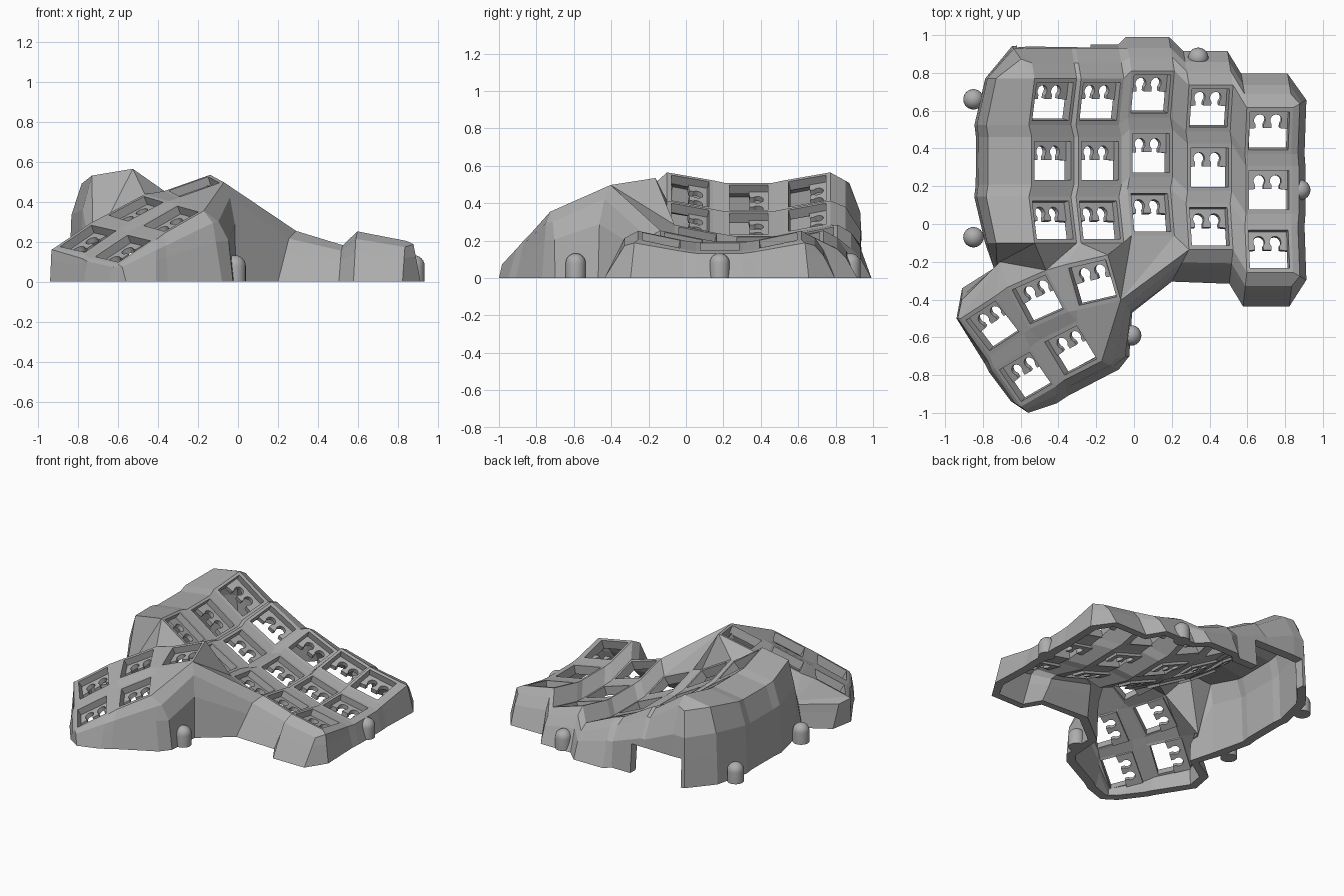
import bpy, bmesh, math
from mathutils import Vector, Euler

cube = bpy.data.objects.get("Cube")
if cube:
    bpy.data.objects.remove(cube)

grey = bpy.data.materials.new("matte_grey")
grey.use_nodes = True
grey.diffuse_color = (0.42, 0.42, 0.42, 1)
grey.node_tree.nodes["Principled BSDF"].inputs["Base Color"].default_value = grey.diffuse_color

BORDER = 0.018
BL, BR, TR, TL = range(4)          # corners of a key, front-left first
SIGNS = [(-1, -1), (1, -1), (1, 1), (-1, 1)]
bm = bmesh.new()


def face(*verts):
    unique = list(dict.fromkeys(verts))
    if len(unique) > 2:
        bm.faces.new(unique)


class Key:
    """Square frame around one opening, tilted in space."""

    def __init__(self, centre, yaw, roll, pitch, half=0.102):
        self.centre, self.half = Vector(centre), half
        self.rot = Euler([math.radians(a) for a in (pitch, roll, yaw)]).to_matrix()
        self.c = [bm.verts.new(self.place(sx * (half + BORDER), sy * 0.126)) for sx, sy in SIGNS]
        hole = [bm.verts.new(self.place(sx * half, sy * 0.103)) for sx, sy in SIGNS]
        for i in range(4):
            j = (i + 1) % 4
            face(self.c[i], self.c[j], hole[j], hole[i])

    def place(self, x, y, z=0):
        return self.centre + self.rot @ Vector((x, y, z))


# Finger columns: x, y and z of the middle key, roll, half width of opening
columns = [(-0.43, 0.335, 0.43, 35, 0.118), (-0.18, 0.335, 0.29, 30, 0.113),
           (0.09, 0.375, 0.175, 24, 0.106), (0.4, 0.3, 0.158, 17, 0.104),
           (0.715, 0.18, 0.167, 11, 0.107)]
grid = [[Key((x, y + s * 0.313, z + abs(s) * 0.035), 0, roll, s * 12, half) for s in (1, 0, -1)]
        for x, y, z, roll, half in columns]

# Thumb keys
a = Key((-0.75, -0.54, 0.215), 33, -30, 9, 0.107)
b = Key((-0.51, -0.40, 0.365), 24, -26, 9, 0.107)
c = Key((-0.22, -0.31, 0.475), 13, -19, 9, 0.107)
d = Key((-0.575, -0.81, 0.165), 30, -30, 9, 0.107)
e = Key((-0.335, -0.67, 0.315), 27, -27, 9, 0.107)


# Webs between neighbouring frames
def web_side(left, right):
    face(left.c[TR], left.c[BR], right.c[BL], right.c[TL])


def web_down(back, front):
    face(back.c[BL], back.c[BR], front.c[TR], front.c[TL])


def web_middle(bl, br, fl, fr):
    face(bl.c[BR], br.c[BL], fr.c[TL], fl.c[TR])


for i, col in enumerate(grid):
    for r in range(3):
        if r:
            web_down(col[r - 1], col[r])
        if i:
            web_side(grid[i - 1][r], col[r])
        if i and r:
            web_middle(grid[i - 1][r - 1], col[r - 1], grid[i - 1][r], col[r])
for left, right in ((a, b), (b, c), (d, e)):
    web_side(left, right)
web_down(a, d)
web_down(b, e)
web_middle(a, b, d, e)
face(b.c[BR], c.c[BL], e.c[TR])
face(c.c[BL], c.c[BR], e.c[BR], e.c[TR])

# Saddle joining the thumb cluster to the front of the finger columns
valley = bm.verts.new((-0.71, -0.2, 0.2))
thumb = [valley, a.c[TL], a.c[TR], b.c[TL], b.c[TR], c.c[TL], c.c[TR], c.c[BR]]
fingers = [valley] + [col[2].c[k] for col in grid[:3] for k in (BL, BR)] + [grid[3][2].c[BL]]
while len(thumb) > 1 or len(fingers) > 1:
    on_thumb = len(fingers) == 1 or (len(thumb) > 1 and (thumb[1].co - fingers[0].co).length
                                     < (thumb[0].co - fingers[1].co).length)
    side = thumb if on_thumb else fingers
    face(thumb[0], side[1], fingers[0])
    side.pop(0)

# Outer walls: top vertex, ground point, shoulder position and height, belly position
wall = []


def drop_to(v, x, y, t=0.5, h=0.85, belly=0.32):
    wall.append((v, Vector((x, y, 0)), t, h, belly))


def drop(v, dx, dy, *shape):
    drop_to(v, v.co.x + dx, v.co.y + dy, *shape)


first, last = grid[0], grid[4]
drop_to(grid[3][2].c[BL], 0.2, -0.305, 0.4)
for v in (grid[3][2].c[BR], last[2].c[BL], last[2].c[BR]):
    drop(v, -0.02, -0.18, 0.4)
for r in (2, 1, 0):
    for k in (BR, TR):
        corner = (r == 0 and k == TR) - (r == 2 and k == BR)
        drop(last[r].c[k], 0.07, 0.04 * corner, 0.5, 0.92)
for i in (4, 3, 2, 1, 0):
    steep = (0.45, 0.92, 0.8) if i < 2 else (0.4, 0.85, 0.45)
    for k in (TR, TL):
        drop(grid[i][0].c[k], -0.03, 0.18, *steep)
drop(first[0].c[TL], -0.12, 0.17, 0.6, 0.9, 0.8)
for r in range(3):
    for k in (TL, BL):
        bulge = 0.05 * (1 - abs(first[r].c[k].co.y - 0.33) / 0.45)
        drop(first[r].c[k], -0.26 - bulge, 0, 0.78, 0.94, 0.8)
drop_to(valley, -0.74, -0.24)
drop_to(a.c[TL], -0.91, -0.34, 0.6, 0.9)
drop_to(a.c[TL], -0.94, -0.5, 0.7, 0.95)
drop_to(a.c[BL], -0.79, -0.74)
drop_to(d.c[TL], -0.77, -0.78)
drop_to(d.c[BL], -0.65, -0.94)
drop_to(d.c[BL], -0.56, -1.0)
drop_to(d.c[BR], -0.41, -0.95, 0.5, 0.75)
drop_to(e.c[BL], -0.35, -0.91, 0.5, 0.75)
drop_to(e.c[BR], -0.08, -0.77, 0.5, 0.83)
drop_to(e.c[BR], -0.025, -0.7, 0.5, 0.85, 0.7)
drop_to(c.c[BR], -0.01, -0.47, 0.5, 0.85, 0.8)

rings = []
for v, ground, t, h, belly in wall:
    shoulder = v.co.lerp(ground, t)
    shoulder.z = v.co.z * h
    middle = shoulder.lerp(ground, belly)
    middle.z = shoulder.z * 0.68
    rings.append([v] + [bm.verts.new(p) for p in (shoulder, middle, ground)])
for i, low in enumerate(rings):
    nxt = rings[(i + 1) % len(rings)]
    for k in range(3):
        face(low[k], nxt[k], nxt[k + 1], low[k + 1])

bmesh.ops.recalc_face_normals(bm, faces=bm.faces)
if first[1].c[BL].link_faces[0].normal.z < 0:
    bmesh.ops.reverse_faces(bm, faces=bm.faces)

# Cable notch in the back wall
LEFT, RIGHT, HIGH = -0.62, -0.23, 0.2
for point, normal in (((LEFT, 0, 0), (1, 0, 0)), ((RIGHT, 0, 0), (1, 0, 0)), ((0, 0, HIGH), (0, 0, 1))):
    faces = [f for f in bm.faces if min(v.co.z for v in f.verts) < 0.01
             and f.calc_center_median().y > 0.8 and f.calc_center_median().x < 0]
    geom = set(faces) | {x for f in faces for x in (*f.edges, *f.verts)}
    bmesh.ops.bisect_plane(bm, geom=list(geom), plane_co=point, plane_no=normal, dist=0.0001)
middles = [(f, f.calc_center_median()) for f in bm.faces]
gone = [f for f, m in middles if LEFT < m.x < RIGHT and m.y > 0.8 and m.z < HIGH]
bmesh.ops.delete(bm, geom=gone, context='FACES')


def make_object(name, mesh_data):
    mesh = bpy.data.meshes.new(name)
    mesh_data.to_mesh(mesh)
    mesh_data.free()
    mesh.materials.append(grey)
    obj = bpy.data.objects.new(name, mesh)
    bpy.context.collection.objects.link(obj)
    return obj


# Switch holders: notched half plates under the back of every opening
holders = bmesh.new()
for key in [k for col in grid for k in col] + [a, b, c, d, e]:
    w = key.half + 0.01
    outline = [(-w, 0.11), (-w, 0)]
    for cx in (-0.044, 0.044):
        for n in range(11):
            t = math.pi * (1.25 - 0.15 * n)
            outline.append((cx + 0.031 * math.cos(t), 0.048 + 0.031 * math.sin(t)))
            if n in (0, 10):
                outline.insert(len(outline) - (n == 0), (outline[-1][0], 0.005))
    outline += [(w, 0), (w, 0.11)]
    plate = holders.faces.new([holders.verts.new(key.place(x, y, -0.045)) for x, y in outline])
    out = bmesh.ops.extrude_face_region(holders, geom=[plate], use_keep_orig=True)
    moved = [v for v in out["geom"] if isinstance(v, bmesh.types.BMVert)]
    bmesh.ops.translate(holders, verts=moved, vec=key.rot @ Vector((0, 0, -0.03)))
bmesh.ops.recalc_face_normals(holders, faces=holders.faces)
make_object("switch_holders", holders)

# Shell thickened inwards, with a flat bottom rim
shell = make_object("case_shell", bm)
solid = shell.modifiers.new("thickness", 'SOLIDIFY')
solid.thickness = 0.06
solid.offset = -1
bpy.context.view_layer.update()
shell.data = bpy.data.meshes.new_from_object(shell.evaluated_get(bpy.context.evaluated_depsgraph_get()))
shell.modifiers.clear()
for v in shell.data.vertices:
    if abs(v.co.z) < 0.045:
        v.co.z = 0

# Domed screw posts around the base
for x, y in ((-0.85, 0.66), (-0.85, -0.07), (0.34, 0.88), (0.88, 0.18), (-0.015, -0.59)):
    post = bmesh.new()
    bmesh.ops.create_uvsphere(post, u_segments=24, v_segments=12, radius=0.054)
    bmesh.ops.delete(post, geom=[v for v in post.verts if v.co.z < -0.001], context='VERTS')
    bmesh.ops.translate(post, verts=post.verts, vec=(x, y, 0.078))
    rim = [edge for edge in post.edges if edge.is_boundary]
    out = bmesh.ops.extrude_edge_only(post, edges=rim)
    for v in out["geom"]:
        if isinstance(v, bmesh.types.BMVert):
            v.co.z = 0
    bmesh.ops.holes_fill(post, edges=[edge for edge in post.edges if edge.is_boundary])
    bmesh.ops.recalc_face_normals(post, faces=post.faces)
    obj = make_object("screw_post", post)
    obj.data.shade_smooth()
    obj.data.set_sharp_from_angle(angle=math.radians(40))
